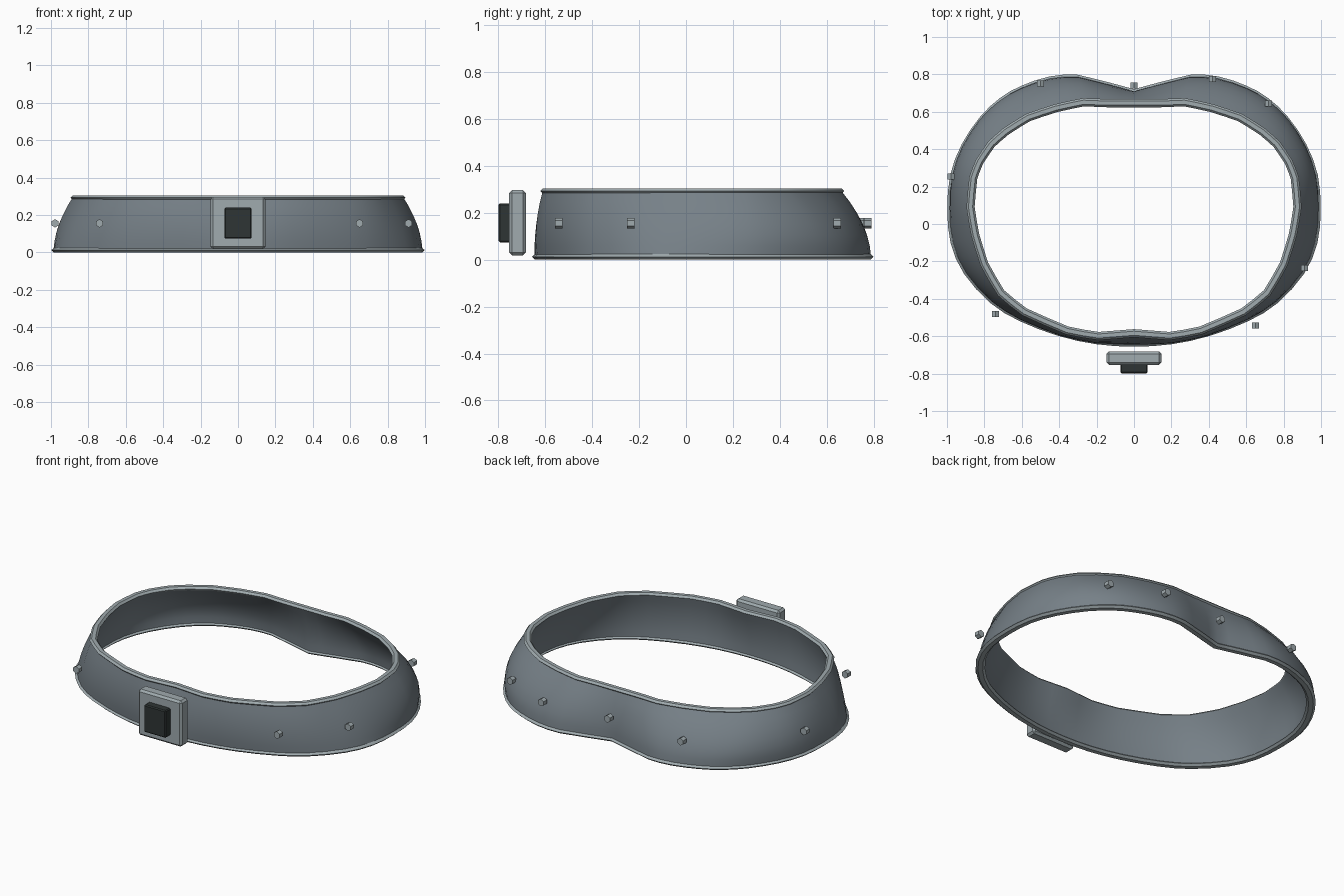
import bpy, bmesh, math
from mathutils import Matrix, Vector

if "Cube" in bpy.data.objects:
    bpy.data.objects.remove(bpy.data.objects["Cube"])


def material(name, rgb):
    m = bpy.data.materials.new(name)
    m.diffuse_color = (*rgb, 1)
    m.use_nodes = True
    m.node_tree.nodes["Principled BSDF"].inputs["Base Color"].default_value = m.diffuse_color
    return m


STEEL = material("blue grey band", (0.182, 0.217, 0.244))
TRIM = material("light grey trim", (0.35, 0.405, 0.425))
DARK = material("charcoal block", (0.028, 0.036, 0.035))

# Right half of the lower and upper outlines, from front centre to back centre
LOWER = [(0, -.645), (.2, -.632), (.4, -.588), (.605, -.51), (.76, -.415), (.9, -.26),
         (.97, -.1), (.987, .08), (.972, .26), (.912, .42), (.815, .565), (.71, .665),
         (.6, .728), (.45, .778), (.3, .787), (.15, .75), (0, .71)]
UPPER = [(0, -.595), (.19, -.61), (.36, -.58), (.59, -.48), (.72, -.375), (.81, -.22),
         (.86, -.06), (.885, .09), (.87, .25), (.835, .34), (.77, .435), (.69, .505),
         (.57, .58), (.42, .63), (.27, .662), (.14, .657), (0, .657)]


def full_loop(half, round_off):
    """Mirror a half outline and add midpoints, bowed outwards except at the back notch."""
    pts = [Vector(p) for p in half]
    pts += [Vector((-p.x, p.y)) for p in reversed(pts[1:-1])]
    n, out = len(pts), []
    for i in range(n):
        a, b, c, d = (pts[(i + k) % n] for k in (-1, 0, 1, 2))
        mid = (b + c) / 2
        bow = 0 if mid.y > 0 and abs(mid.x) < .28 else round_off
        out += [b, mid + (b + c - a - d) / 16 * bow]
    return out


def offset(loop, d):
    """Move a closed counter-clockwise loop outwards by d (a number or a rule)."""
    out = []
    for i, p in enumerate(loop):
        t = (loop[(i + 1) % len(loop)] - loop[i - 1]).normalized()
        out.append(p + Vector((t.y, -t.x)) * (d(p) if callable(d) else d))
    return out


def finish(bm, name, mat, smooth=None):
    bmesh.ops.recalc_face_normals(bm, faces=bm.faces)
    me = bpy.data.meshes.new(name)
    bm.to_mesh(me)
    bm.free()
    me.materials.append(mat)
    ob = bpy.data.objects.new(name, me)
    bpy.context.collection.objects.link(ob)
    if smooth:
        bpy.ops.object.select_all(action='DESELECT')
        ob.select_set(True)
        bpy.context.view_layer.objects.active = ob
        bpy.ops.object.shade_smooth_by_angle(angle=math.radians(smooth))
    return ob


def loft(name, rings, mat, smooth):
    """Skin a closed cross-section made of (loop, z) rings."""
    bm = bmesh.new()
    vs = [[bm.verts.new((p.x, p.y, z)) for p in loop] for loop, z in rings]
    n = len(vs[0])
    for a, b in zip(vs, vs[1:] + vs[:1]):
        for i in range(n):
            j = (i + 1) % n
            bm.faces.new((a[i], a[j], b[j], b[i]))
    return finish(bm, name, mat, smooth)


def box(name, x, y, z, bevel, mat):
    bm = bmesh.new()
    bmesh.ops.create_cube(bm, size=1)
    for v in bm.verts:
        v.co = [lo + (c + .5) * (hi - lo) for c, (lo, hi) in zip(v.co, (x, y, z))]
    bmesh.ops.bevel(bm, geom=bm.edges[:], offset=bevel, segments=1, affect='EDGES')
    return finish(bm, name, mat)


# Flared band: bulging wall, fullest at the back corners, with an inner skin
low, up = full_loop(LOWER, 1), full_loop(UPPER, .3)
Z0, Z1, THICK = 0.012, 0.292, 0.032


def wall_ring(t, inset):
    loop = [a.lerp(b, t) for a, b in zip(low, up)]

    def bulge(p):
        return (.06 + .25 * max(0, p.y) * abs(p.x)) * t * (1 - t) - inset
    return offset(loop, bulge), Z0 + (Z1 - Z0) * t


steps = [i / 6 for i in range(7)]
loft("band", [wall_ring(t, 0) for t in steps] + [wall_ring(t, THICK) for t in reversed(steps)],
     STEEL, 40)

# Trim wrapped over both edges
section = [(math.cos(k * math.pi / 3), math.sin(k * math.pi / 3)) for k in range(6)]
for name, loop, z, half, mid in (("lower_trim", low, Z0, .026, -.015),
                                 ("upper_trim", up, Z1, .022, -.011)):
    loft(name, [(offset(loop, half * c + mid), z + .0135 * s) for c, s in section], TRIM, 30)

# Small hexagonal studs around the band, all facing front to back
STUDS = [(-.5, .752), (0, .74), (.42, .775), (.72, .645),
         (-.978, .255), (.912, -.235), (.65, -.542), (-.74, -.48)]
for i, (x, y) in enumerate(STUDS):
    bm = bmesh.new()
    bmesh.ops.create_cone(bm, cap_ends=True, segments=6, radius1=.022, radius2=.022, depth=.032,
                          matrix=Matrix.Translation((x, y, .155))
                          @ Matrix.Rotation(math.pi / 2, 4, 'X'))
    finish(bm, f"stud_{i + 1}", TRIM)

# Buckle plate with a dark block in front
box("buckle_plate", (-.146, .146), (-.753, -.682), (.018, .296), .012, TRIM)
box("buckle_block", (-.073, .073), (-.798, -.74), (.073, .239), .006, DARK)
